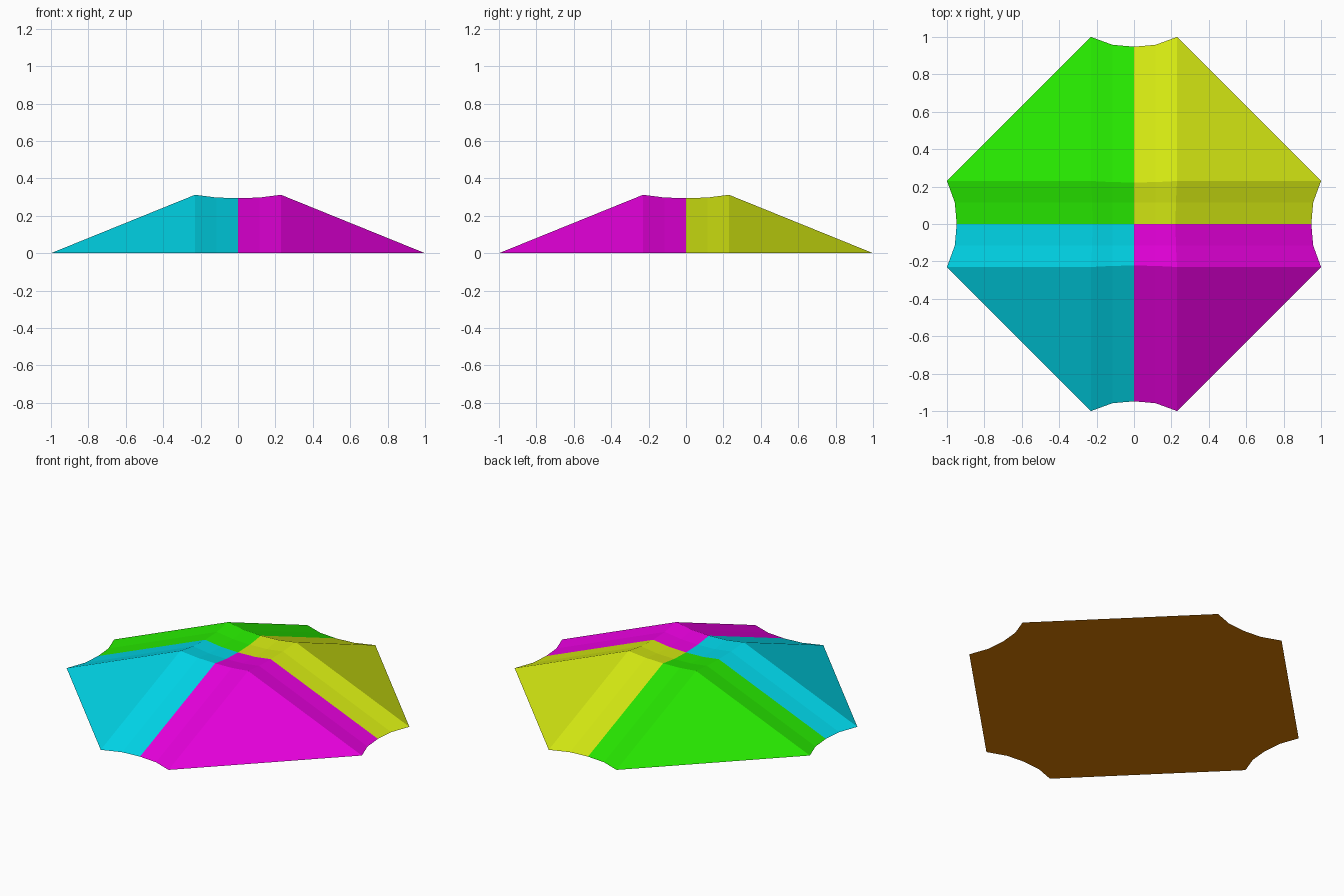
import bpy, bmesh

if "Cube" in bpy.data.objects:
    bpy.data.objects.remove(bpy.data.objects["Cube"])

# One half of the hollow profile: distance from centre line -> (end setback, crest inset, drop)
HOLLOW = {0.0: (0.052, 0.008, 0.018), 0.115: (0.042, 0.006, 0.0145), 0.23: (0.0, 0.0, 0.0)}
STEPS = [-0.23, -0.115, 0.0, 0.115, 0.23]
PEAK = 0.312


def material(name, colour):
    m = bpy.data.materials.new(name)
    m.diffuse_color = (*colour, 1)
    m.use_nodes = True
    m.node_tree.nodes["Principled BSDF"].inputs["Base Color"].default_value = m.diffuse_color
    return m


materials = [
    material("cyan", (0.0, 0.66, 0.80)),
    material("magenta", (0.80, 0.0, 0.72)),
    material("green", (0.02, 0.80, 0.0)),
    material("yellow", (0.65, 0.80, 0.006)),
    material("orange_brown", (0.72, 0.205, 0.0)),
]

bm = bmesh.new()


def crest(t, across):
    """Move the rim of the central dish inward where it dips."""
    if abs(t) < 0.23:
        return t
    return (1 if t > 0 else -1) * (0.23 - HOLLOW[abs(across)][1])


# Central dish with four peaks
dish = [[bm.verts.new((crest(x, y), crest(y, x),
                       PEAK - HOLLOW[abs(x)][2] - HOLLOW[abs(y)][2]))
         for y in STEPS] for x in STEPS]
n = len(STEPS)
for i in range(n - 1):
    for j in range(n - 1):
        bm.faces.new((dish[i][j], dish[i + 1][j], dish[i + 1][j + 1], dish[i][j + 1]))


# Four hollow arms sloping down to the ground, in counter-clockwise order
def ends(place):
    return [bm.verts.new((*place(t, 1 - HOLLOW[abs(t)][0]), 0)) for t in STEPS]


arms = [
    (ends(lambda t, r: (t, -r)), [dish[i][0] for i in range(n)]),
    (ends(lambda t, r: (r, t)), [dish[n - 1][j] for j in range(n)]),
    (ends(lambda t, r: (-t, r)), [dish[n - 1 - i][n - 1] for i in range(n)]),
    (ends(lambda t, r: (-r, -t)), [dish[0][n - 1 - j] for j in range(n)]),
]
outline = []
for k, (foot, top) in enumerate(arms):
    for a in range(n - 1):
        bm.faces.new((foot[a], foot[a + 1], top[a + 1], top[a]))
    # Triangular slope between this arm and the next
    bm.faces.new((foot[-1], arms[(k + 1) % 4][0][0], top[-1]))
    outline += foot

# Flat underside
base = bm.faces.new(list(reversed(outline)))

# Colour each quarter by its side of the centre lines
for f in bm.faces:
    c = f.calc_center_median()
    f.material_index = (1 if c.x > 0 else 0) + (2 if c.y > 0 else 0)
base.material_index = 4
bmesh.ops.recalc_face_normals(bm, faces=bm.faces[:])

mesh = bpy.data.meshes.new("hollow_ridged_roof")
bm.to_mesh(mesh)
bm.free()
for m in materials:
    mesh.materials.append(m)
roof = bpy.data.objects.new("hollow_ridged_roof", mesh)
bpy.context.collection.objects.link(roof)
